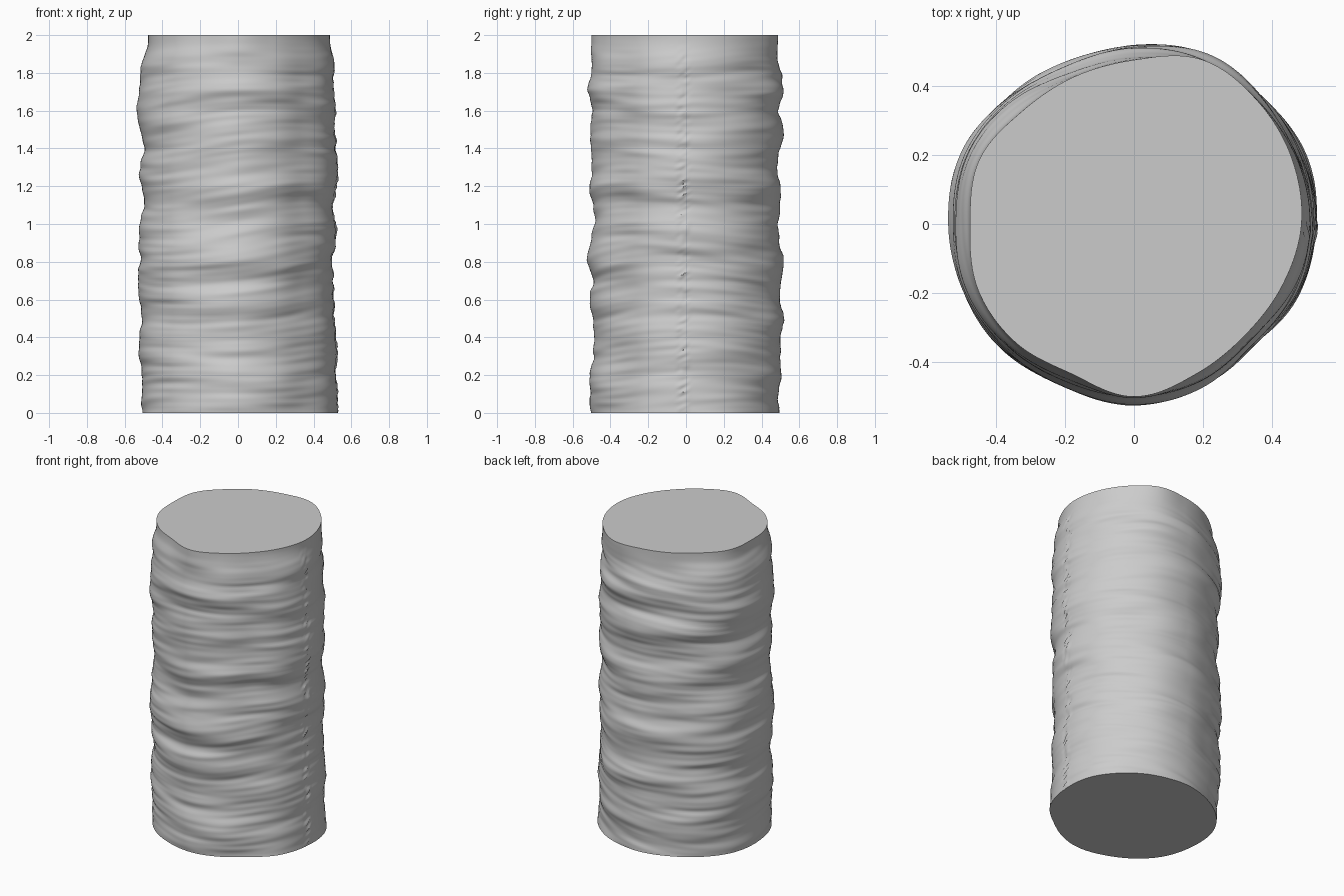
import bpy, bmesh, math
from mathutils import Vector, noise

if "Cube" in bpy.data.objects:
    bpy.data.objects.remove(bpy.data.objects["Cube"])

SEGMENTS, RINGS, HEIGHT = 240, 200, 2.0

# Side outlines in hundredths, sampled evenly from the base to the top
OUTLINES = {
    "left": (53, 52.5, 51.5, 52.5, 52, 50.5, 51, 50.5, 50, 52, 52, 50,
             52, 52.5, 51.5, 51, 51.5, 51, 50.5, 51, 48.5),
    "back": (49, 48.5, 50.5, 49.5, 50, 51.5, 49.5, 50, 51.5, 49.5, 48.5, 50,
             50, 48, 50, 51.5, 49, 51.5, 50, 48, 47.5),
    "right": (51, 51, 51, 52.5, 52.5, 51, 52, 53, 52, 52.5, 52, 49.5,
              51, 52, 50, 52, 54, 52, 51.5, 50, 47.5),
    "front": (50.5, 51, 51, 49, 48.5, 49.5, 51, 49, 52.5, 50.5, 48.5, 49.5,
              51, 49.5, 50, 50.5, 49.5, 52, 50, 50, 50),
}
# Radii of the top cut around the axis, starting on the left (+x)
TOP_CUT = (48.5, 49.5, 50.5, 51.5, 47.5, 46, 46, 48.5,
           47.5, 49, 48.5, 47, 50, 47, 45.5, 46.5)
# Lobes and flats that run the full height, in the same order
FLUTES = (0, 0.6, 0.8, 1.3, 0, -1.4, -0.4, 0.4,
          0, 0.4, 0.2, -0.7, 0, -0.9, -2.6, -1)


def spline(values, t, closed=False):
    """Smooth curve through evenly spaced values."""
    n, i = len(values), math.floor(t)
    f = t - i
    pick = (lambda k: values[k % n]) if closed else (lambda k: values[max(0, min(n - 1, k))])
    a, b, c, d = (pick(i + k) for k in (-1, 0, 1, 2))
    return b + f * (c - a + f * (2*a - 5*b + 4*c - d + f * (3*(b - c) + d - a))) / 2


def ridges(angle, z, scale, around, seed):
    """Noise stretched around the axis into sloping bands."""
    slope = 0.03 * math.cos(angle) + 0.02 * math.sin(2 * angle + 3 * z)
    return noise.noise(Vector((around * math.cos(angle) + seed,
                               around * math.sin(angle), (z - slope) * scale)))


def radius(angle, z, sides):
    turn = angle / math.tau
    quarter = turn * 4
    i = int(quarter)
    f = (1 - math.cos(math.pi * (quarter - i))) / 2
    r = sides[i % 4] * (1 - f) + sides[(i + 1) % 4] * f
    r += spline(FLUTES, turn * len(FLUTES), True)
    # Rough bands, weaker at the four outlines
    between = abs(math.sin(2 * angle))
    r += (0.2 + 0.9 * between) * ridges(angle, z, 6, 1.3, 4)
    r += 0.9 * ridges(angle, z, 15, 1.3, 9)
    r += 0.45 * ridges(angle, z, 34, 1.5, 17)
    # Narrow seam of slanting nicks down the left side
    offset = (angle + math.pi) % math.tau - math.pi + 0.03
    if abs(offset) < 0.07:
        fade = 1 - (offset / 0.07) ** 2
        r += 1.2 * fade * noise.noise(Vector((offset * 12, (z - offset * 0.4) * 50, 0)))
    # Settle into the shape of the top cut
    blend = max(0, (z - 1.82) / (HEIGHT - 1.82))
    blend = blend * blend * (3 - 2 * blend)
    return (r * (1 - blend) + spline(TOP_CUT, turn * len(TOP_CUT), True) * blend) / 100


# Trunk wall built from rings, closed with a flat cap at each end
bm = bmesh.new()
rings = []
for j in range(RINGS + 1):
    z = HEIGHT * j / RINGS
    sides = [spline(o, j / RINGS * (len(o) - 1)) for o in OUTLINES.values()]
    ring = []
    for k in range(SEGMENTS):
        angle = math.tau * k / SEGMENTS
        r = radius(angle, z, sides)
        ring.append(bm.verts.new((r * math.cos(angle), r * math.sin(angle), z)))
    rings.append(ring)
for low, high in zip(rings, rings[1:]):
    for k in range(SEGMENTS):
        n = (k + 1) % SEGMENTS
        bm.faces.new((low[k], low[n], high[n], high[k]))
bm.faces.new(rings[-1])
bm.faces.new(rings[0][::-1])

mesh = bpy.data.meshes.new("trunk")
bm.to_mesh(mesh)
bm.free()
trunk = bpy.data.objects.new("trunk", mesh)
bpy.context.collection.objects.link(trunk)

# Plain grey surface
grey = bpy.data.materials.new("plain grey")
grey.use_nodes = True
colour = (0.6, 0.6, 0.6, 1)
grey.diffuse_color = colour
grey.node_tree.nodes["Principled BSDF"].inputs["Base Color"].default_value = colour
mesh.materials.append(grey)

bpy.context.view_layer.objects.active = trunk
trunk.select_set(True)
bpy.ops.object.shade_smooth_by_angle(angle=math.radians(40))
